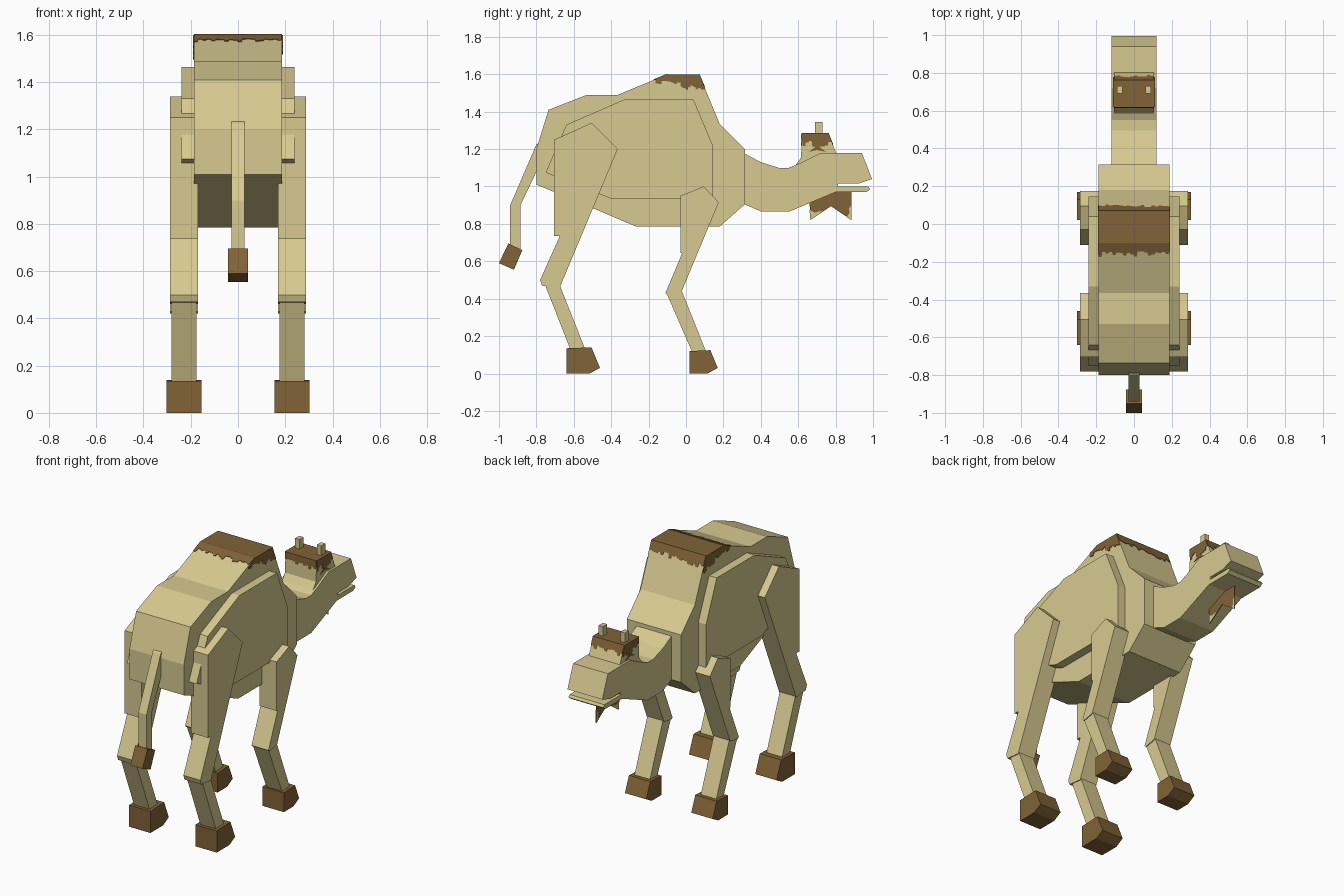
import bpy, bmesh, random
from mathutils import Vector

random.seed(4)
if "Cube" in bpy.data.objects:
    bpy.data.objects.remove(bpy.data.objects["Cube"], do_unlink=True)


def material(name, rgb):
    m = bpy.data.materials.new(name)
    m.use_nodes = True
    m.diffuse_color = (*rgb, 1)
    bsdf = next(n for n in m.node_tree.nodes if n.type == 'BSDF_PRINCIPLED')
    bsdf.inputs["Base Color"].default_value = (*rgb, 1)
    return m


CREAM = material("cream_fur", (0.68, 0.59, 0.28))
BROWN = material("brown_hair", (0.22, 0.125, 0.038))


def prism(name, loop, shift, mats, brown_above=None):
    """Extrude a closed loop of points by a vector into a solid."""
    bm = bmesh.new()
    face = bm.faces.new([bm.verts.new(p) for p in loop])
    made = bmesh.ops.extrude_face_region(bm, geom=[face], use_keep_orig=True)
    verts = [g for g in made["geom"] if isinstance(g, bmesh.types.BMVert)]
    bmesh.ops.translate(bm, verts=verts, vec=shift)
    bmesh.ops.recalc_face_normals(bm, faces=bm.faces)
    bm.normal_update()
    if brown_above:
        for f in bm.faces:
            if f.normal.z > 0.95 and f.calc_center_median().z > brown_above:
                f.material_index = 1
    mesh = bpy.data.meshes.new(name)
    bm.to_mesh(mesh)
    bm.free()
    for m in mats:
        mesh.materials.append(m)
    ob = bpy.data.objects.new(name, mesh)
    bpy.context.collection.objects.link(ob)
    return ob


def slab(name, profile, x0, x1, mat=CREAM, brown_above=None):
    """Side profile of (y, z) points, spanning x0 to x1."""
    return prism(name, [(x0, y, z) for y, z in profile], Vector((x1 - x0, 0, 0)),
                 [mat, BROWN], brown_above)


def plate(name, pts, mat=BROWN, thick=0.006):
    """Thin painted patch lying in the plane of its points."""
    pts = [Vector(p) for p in pts]
    n = Vector((0, 0, 0))
    for a, b in zip(pts, pts[1:] + pts[:1]):
        n += a.cross(b)
    n = n.normalized() * thick
    return prism(name, [p - n / 2 for p in pts], n, [mat])


def ragged(a, b, drop, steps):
    """Ragged hair line from a to b, teeth hanging along drop."""
    a, b, drop = Vector(a), Vector(b), Vector(drop)
    out = []
    for i in range(steps):
        d = drop * random.random()
        out += [a.lerp(b, i / steps) + d, a.lerp(b, (i + 0.8) / steps) + d]
    return out + [b]


# Torso with hump
slab("torso", [(-.80, 1.01), (-.80, 1.20), (-.735, 1.41), (-.53, 1.49), (-.365, 1.49),
               (-.10, 1.60), (.07, 1.60), (.18, 1.335), (.315, 1.20), (.315, .905),
               (.18, .785), (-.265, .785), (-.50, .885)], -.187, .187, brown_above=1.58)
slab("flanks", [(-.64, 1.33), (-.33, 1.465), (.04, 1.465), (.145, 1.215), (.145, .935),
                (-.40, .935), (-.75, 1.075)], -.24, .24)

# Hair on the hump: both sides, front slope and rear slope
for side, s in (("left", 1), ("right", -1)):
    x = .187 * s
    plate("hump_hair_" + side,
          [(x, -.10, 1.60), (x, .07, 1.60), (x, .103, 1.52)]
          + ragged((x, .09, 1.525), (x, -.03, 1.56), (0, 0, -.035), 9)
          + ragged((x, -.035, 1.56), (x, -.165, 1.573), (0, 0, -.025), 8))
for name, y0, dy, dz in (("front", .07, .11, -.265), ("rear", -.10, -.265, -.11)):
    slope = Vector((0, dy, dz)).normalized()
    top = Vector((0, y0, 1.60))
    left, right = Vector((.187, 0, 0)), Vector((-.187, 0, 0))
    low = top + slope * .045
    plate("hump_hair_" + name,
          [top + left, top + right] + ragged(low + right, low + left, slope * .035, 20))

# Neck, head and lower jaw
slab("neck_and_head", [(.30, 1.175), (.315, 1.175), (.40, 1.13), (.495, 1.10), (.55, 1.10),
                       (.61, 1.125), (.72, 1.18), (.94, 1.18), (.995, 1.04), (.92, 1.015),
                       (.815, 1.015), (.81, 1.0), (.975, 1.0), (.985, .985), (.965, .97),
                       (.80, .97), (.55, .865), (.405, .865), (.30, .91)], -.12, .12)
slab("crown", [(.62, 1.285), (.76, 1.285), (.805, 1.175), (.72, 1.10), (.575, 1.10),
               (.615, 1.155)], -.107, .107, brown_above=1.27)

# Hair on the crown, eyes and ears
for side, s in (("left", 1), ("right", -1)):
    x = .107 * s
    plate("crown_hair_" + side, [(x, .62, 1.285), (x, .76, 1.285), (x, .779, 1.237)]
          + ragged((x, .775, 1.24), (x, .62, 1.245), (0, 0, -.03), 9))
    plate("eye_" + side, [(x, .655, 1.185), (x, .69, 1.21), (x, .675, 1.225),
                          (x, .725, 1.225), (x, .715, 1.21), (x, .75, 1.185), (x, .70, 1.195)])
    slab("ear_" + side, [(.69, 1.27), (.69, 1.345), (.73, 1.345), (.73, 1.27)],
         .06 * s, .09 * s)
plate("crown_hair_front", [(.107, .76, 1.285), (-.107, .76, 1.285)]
      + ragged((-.107, .776, 1.245), (.107, .776, 1.245), (0, .009, -.022), 12))
plate("crown_hair_rear", [(.107, .6195, 1.285), (-.107, .6195, 1.285)]
      + ragged((-.107, .618, 1.245), (.107, .618, 1.245), (0, -.001, -.025), 12))

# Beard hanging below the chin
plate("beard", [(0, .66, .93), (0, .80, .99), (0, .885, .99), (0, .885, .82),
                (0, .775, .895), (0, .665, .82)], thick=.004)
plate("beard_tip_rear", [(0, .66, .875), (0, .69, .86), (0, .715, .868), (0, .73, .865),
                         (0, .665, .82)], CREAM, .006)
plate("beard_tip_front", [(0, .885, .90), (0, .87, .88), (0, .875, .86), (0, .86, .837),
                          (0, .885, .82)], CREAM, .006)

# Tail and tuft
slab("tail", [(-.78, 1.24), (-.80, 1.225), (-.94, .90), (-.94, .64), (-.885, .64),
              (-.885, .90), (-.78, 1.12)], -.028, .028)
slab("tail_tuft", [(-.95, .695), (-.875, .66), (-.92, .555), (-1.0, .59)], -.042, .042, BROWN)

# Legs: upper, lower and hoof, for both sides
LEGS = {
    "hind": ([(-.705, 1.25), (-.505, 1.34), (-.365, 1.20), (-.675, .46), (-.77, .47),
              (-.78, .50), (-.675, .735), (-.705, .735)],
             [(-.76, .49), (-.615, .12), (-.535, .12), (-.67, .46), (-.68, .50)],
             [(-.64, .135), (-.505, .14), (-.46, .03), (-.515, 0), (-.64, 0)]),
    "front": ([(-.03, .95), (.095, 1.0), (.175, .915), (-.025, .435), (-.10, .42),
               (-.11, .43), (-.02, .645), (-.03, .645)],
              [(-.10, .42), (.035, .11), (.11, .11), (-.022, .44), (-.05, .47)],
              [(.02, .12), (.13, .125), (.17, .03), (.115, 0), (.02, 0)]),
}
for side, s in (("left", 1), ("right", -1)):
    for pair, (upper, lower, hoof) in LEGS.items():
        tag = pair + "_" + side
        slab("upper_leg_" + tag, upper, .17 * s, .287 * s)
        slab("lower_leg_" + tag, lower, .175 * s, .282 * s)
        slab("hoof_" + tag, hoof, .155 * s, .302 * s, BROWN)
